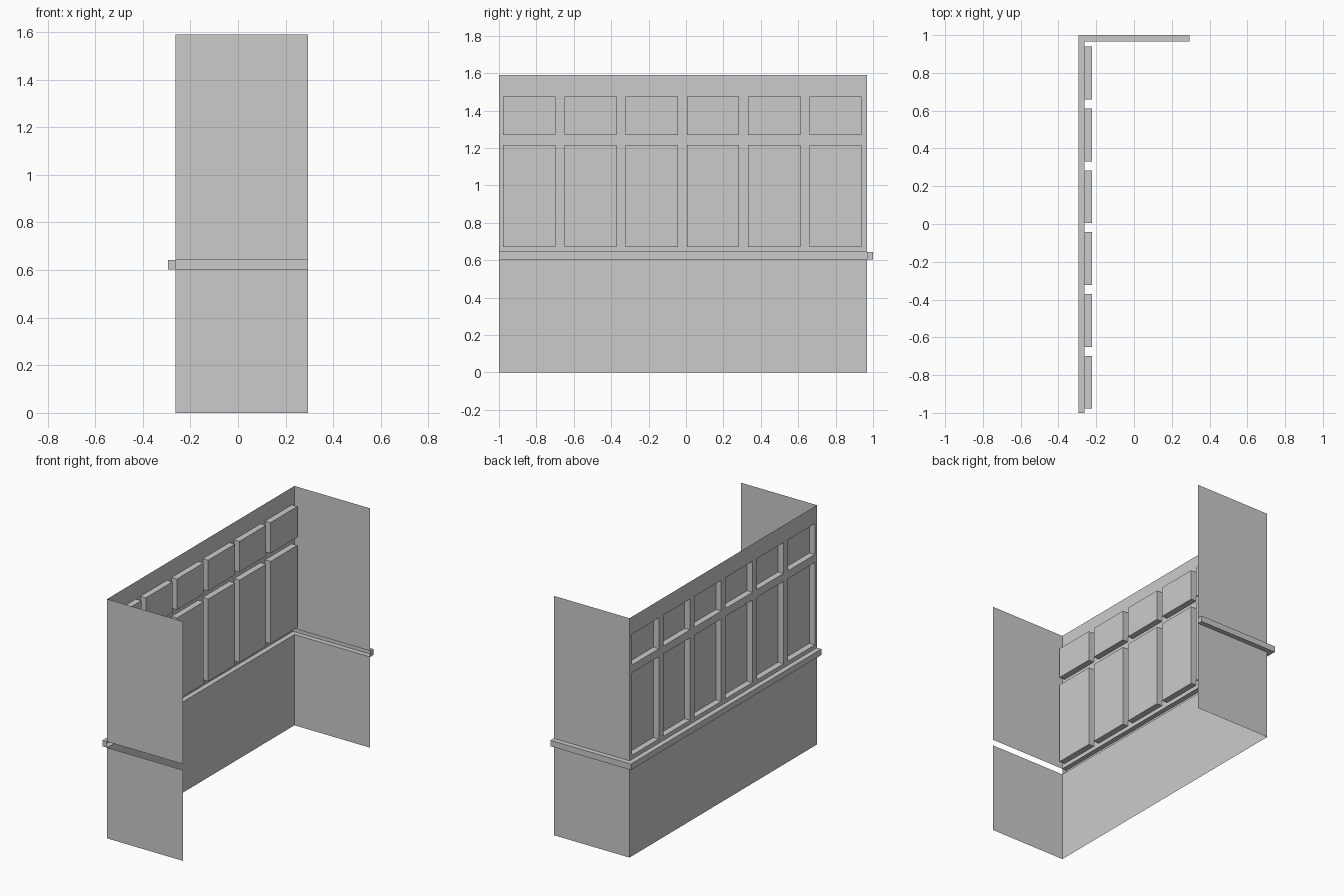
import bpy
import bmesh

cube = bpy.data.objects.get("Cube")
if cube:
    bpy.data.objects.remove(cube, do_unlink=True)

# Main dimensions
X_WALL, X_END, X_OUT = -0.262, 0.295, -0.295   # long wall, free ends, ledge face
Y_FRONT, Y_BACK, Y_OUT = -1.0, 0.967, 1.0
Z_LOW, Z_HIGH, Z_TOP = 0.603, 0.643, 1.59      # ledge bottom and top, wall top
NICHE_DEPTH, NICHE_WIDTH, NICHE_PITCH = 0.04, 0.28, 0.3275
NICHE_START, NICHE_COUNT = -0.978, 6
NICHE_ROWS = [(0.67, 1.217), (1.27, 1.475)]

grey = bpy.data.materials.new("plain grey")
grey.use_nodes = True
grey.diffuse_color = (0.6, 0.6, 0.6, 1)
grey.node_tree.nodes["Principled BSDF"].inputs["Base Color"].default_value = (0.6, 0.6, 0.6, 1)


def finish(name, bm):
    mesh = bpy.data.meshes.new(name)
    bm.to_mesh(mesh)
    bm.free()
    mesh.materials.append(grey)
    obj = bpy.data.objects.new(name, mesh)
    bpy.context.collection.objects.link(obj)
    return obj


def grid(place, us, vs):
    """Sheet of quads over the cut positions; place maps (u, v) to a point."""
    bm = bmesh.new()
    rows = [[bm.verts.new(place(u, v)) for v in vs] for u in us]
    for a, b in zip(rows, rows[1:]):
        for j in range(len(vs) - 1):
            bm.faces.new((a[j], a[j + 1], b[j + 1], b[j]))
    return bm


def on_long(y, z):
    return (X_WALL, y, z)


def on_back(x, z):
    return (x, Y_BACK, z)


def on_front(x, z):
    return (-x, Y_FRONT, z)


# Wall sheets below and above the ledge
for level, heights in (("lower", (0, Z_LOW)), ("upper", (Z_HIGH, Z_TOP))):
    finish(level + "_back_wall", grid(on_back, (X_WALL, X_END), heights))
    finish(level + "_front_wall", grid(on_front, (-X_END, -X_WALL), heights))
finish("lower_long_wall", grid(on_long, (Y_FRONT, Y_BACK), (0, Z_LOW)))

# Upper long wall with two rows of niches pushed inward
spans = [(NICHE_START + i * NICHE_PITCH, NICHE_START + i * NICHE_PITCH + NICHE_WIDTH)
         for i in range(NICHE_COUNT)]
ys = [Y_FRONT] + [y for span in spans for y in span] + [Y_BACK]
zs = [Z_HIGH] + [z for row in NICHE_ROWS for z in row] + [Z_TOP]
bm = grid(on_long, ys, zs)


def is_niche(face):
    c = face.calc_center_median()
    return (any(a < c.y < b for a, b in spans)
            and any(a < c.z < b for a, b in NICHE_ROWS))


niches = [f for f in bm.faces if is_niche(f)]
pushed = bmesh.ops.extrude_discrete_faces(bm, faces=niches)["faces"]
bmesh.ops.translate(bm, verts=list({v for f in pushed for v in f.verts}),
                    vec=(NICHE_DEPTH, 0, 0))
finish("upper_long_wall", bm)

# Hollow ledge around the outer corner, open toward the inside
inner = [(X_WALL, Y_FRONT), (X_WALL, Y_BACK), (X_END, Y_BACK)]
outer = [(X_OUT, Y_FRONT), (X_OUT, Y_OUT), (X_END, Y_OUT)]
bm = bmesh.new()
sections = []
for p, q in zip(inner, outer):
    sections.append([bm.verts.new((*xy, z)) for xy, z in
                     ((p, Z_LOW), (q, Z_LOW), (q, Z_HIGH), (p, Z_HIGH))])
for a, b in zip(sections, sections[1:]):
    for j in range(3):
        bm.faces.new((a[j], b[j], b[j + 1], a[j + 1]))
bm.faces.new(sections[0])
bm.faces.new(sections[-1][::-1])
bmesh.ops.recalc_face_normals(bm, faces=bm.faces[:])
finish("ledge", bm)
